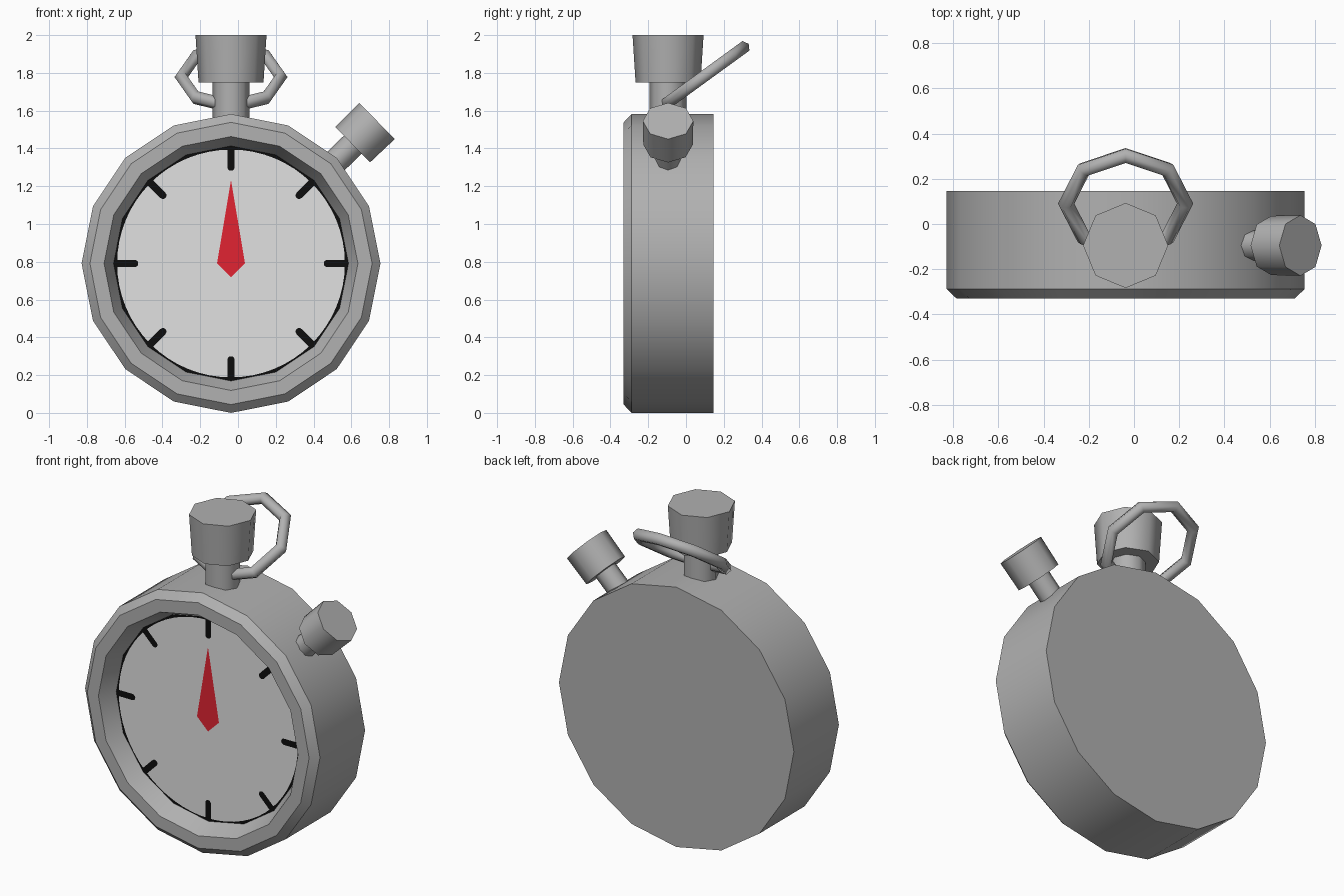
import bpy, bmesh, math
from mathutils import Matrix, Vector

if "Cube" in bpy.data.objects:
    bpy.data.objects.remove(bpy.data.objects["Cube"])

CX, CZ, R = -0.037, 0.791, 0.791      # body centre and radius
BY = -0.095                           # y of the crown and side button


def material(name, rgb):
    m = bpy.data.materials.new(name)
    m.diffuse_color = (*rgb, 1)
    m.use_nodes = True
    m.node_tree.nodes["Principled BSDF"].inputs["Base Color"].default_value = m.diffuse_color
    return m


METAL = material("grey_metal", (0.44, 0.44, 0.44))
WHITE = material("dial_white", (0.75, 0.75, 0.75))
BLACK = material("mark_black", (0.004, 0.004, 0.004))
RED = material("hand_red", (0.75, 0.017, 0.032))


def smooth(obj, angle):
    bpy.ops.object.select_all(action='DESELECT')
    obj.select_set(True)
    bpy.context.view_layer.objects.active = obj
    bpy.ops.object.shade_smooth_by_angle(angle=math.radians(angle))


def add_object(name, bm, mat):
    me = bpy.data.meshes.new(name)
    bm.to_mesh(me)
    bm.free()
    me.materials.append(mat)
    obj = bpy.data.objects.new(name, me)
    bpy.context.collection.objects.link(obj)
    return obj


def lathe(name, profile, sides, origin, axis, start, mat, angle):
    """Capped turned solid: profile of (radius, distance along axis)."""
    o, a, u = Vector(origin), Vector(axis).normalized(), Vector(start).normalized()
    v = a.cross(u)
    bm = bmesh.new()
    rings = []
    for r, t in profile:
        rings.append([bm.verts.new(o + a * t + r * (u * math.cos(k) + v * math.sin(k)))
                      for k in (2 * math.pi * i / sides for i in range(sides))])
    for p, q in zip(rings, rings[1:]):
        for i in range(sides):
            j = (i + 1) % sides
            bm.faces.new((p[i], p[j], q[j], q[i]))
    bm.faces.new(rings[0][::-1])
    bm.faces.new(rings[-1])
    obj = add_object(name, bm, mat)
    smooth(obj, angle)
    return obj


def plate(name, points, y, mat, turn=0):
    """Flat front-facing polygon on the dial, points relative to its centre."""
    bm = bmesh.new()
    rot = Matrix.Rotation(turn, 3, 'Y')
    f = bm.faces.new([bm.verts.new(rot @ Vector((x, 0, z)) + Vector((CX, y, CZ)))
                      for x, z in points])
    f.normal_update()
    if f.normal.y > 0:
        f.normal_flip()
    return add_object(name, bm, mat)


def circle(r, n):
    return [(r * math.sin(2 * math.pi * i / n), r * math.cos(2 * math.pi * i / n))
            for i in range(n)]


# Case with bevelled rim and recessed front
lathe("case", [(R, -0.145), (R, 0.288), (0.747, 0.33), (0.672, 0.33), (0.622, 0.228)],
      16, (CX, 0, CZ), (0, -1, 0), (0, 0, 1), METAL, 30)

# Dial: black edge, white face, eight round-ended marks, red hand
plate("dial_edge", circle(0.622, 16), -0.230, BLACK)
plate("dial_face", circle(0.603, 64), -0.232, WHITE)
w = 0.019
mark = [(-w, 0.608), (w, 0.608)] + [
    (w * math.cos(a), 0.51 - w * math.sin(a)) for a in (math.pi * i / 6 for i in range(7))]
for i in range(8):
    plate(f"dial_mark_{i + 1}", mark, -0.234, BLACK, i * math.pi / 4)
plate("hand", [(0, 0.442), (0.074, 0.0), (0, -0.073), (-0.074, 0.0)], -0.236, RED)

# Crown on top
lathe("crown_stem", [(0.097, 1.50), (0.097, 1.76)], 8, (CX, BY, 0),
      (0, 0, 1), (1, 0, 0), METAL, 50)
lathe("crown_cap", [(0.172, 1.75), (0.188, 2.0)], 8, (CX, BY, 0),
      (0, 0, 1), (1, 0, 0), METAL, 50)

# Side button, pointing up to the right
a = math.radians(44.3)
axis, start = (math.cos(a), 0, math.sin(a)), (-math.sin(a), 0, math.cos(a))
lathe("button_stem", [(0.067, 0.72), (0.067, 0.91)], 8, (CX, BY, CZ), axis, start, METAL, 50)
lathe("button_cap", [(0.131, 0.90), (0.134, 1.08)], 8, (CX, BY, CZ), axis, start, METAL, 50)

# Tilted hanging ring
bpy.ops.mesh.primitive_torus_add(major_segments=8, minor_segments=6, major_radius=0.263,
                                 minor_radius=0.036, location=(CX, 0.09, 1.778),
                                 rotation=(math.radians(36), 0, 0))
ring = bpy.context.object
ring.name = "hanging_ring"
ring.data.materials.append(METAL)
smooth(ring, 65)
